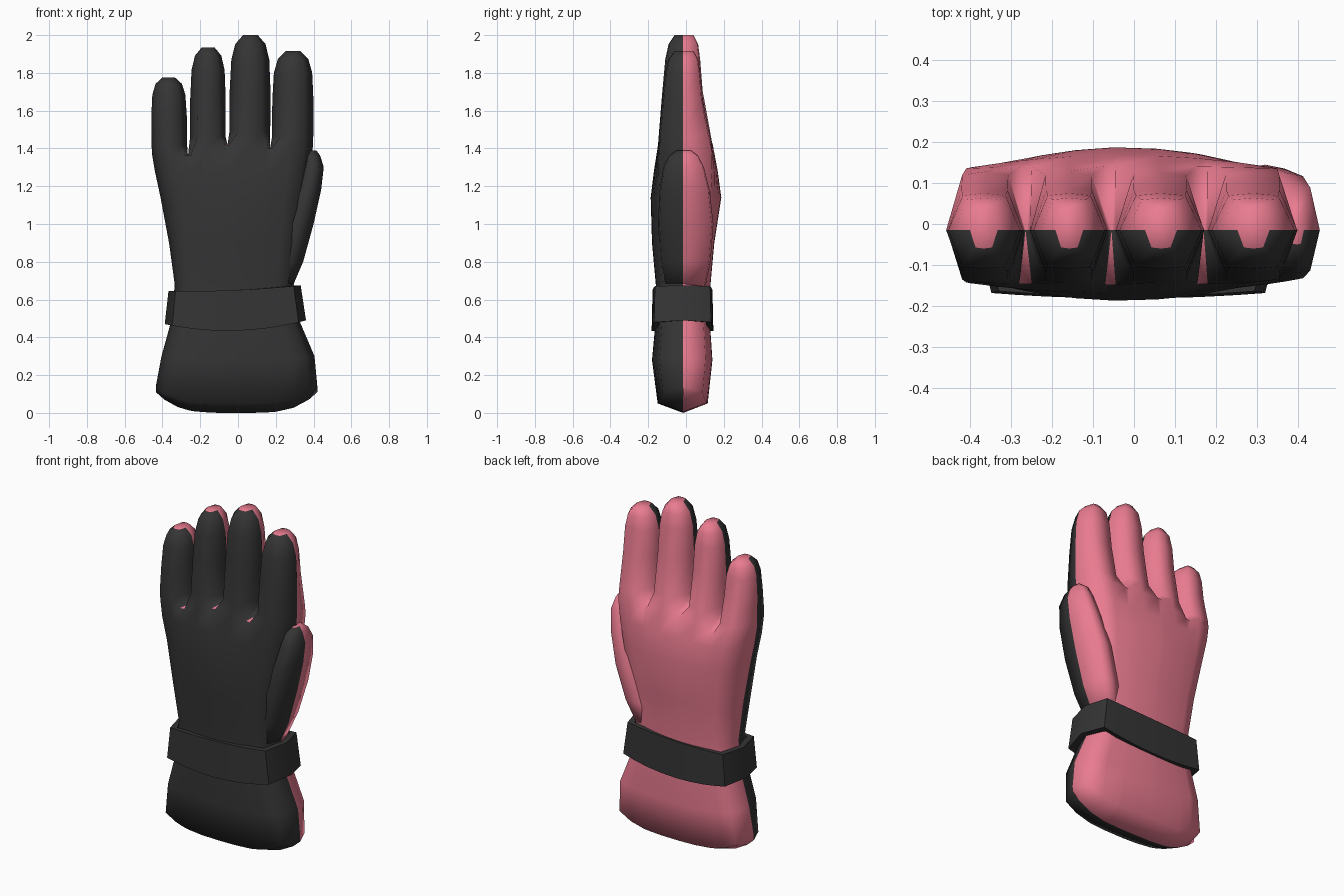
import bpy, bmesh, math

if "Cube" in bpy.data.objects:
    bpy.data.objects.remove(bpy.data.objects["Cube"])

Y = -0.015                       # seam between front and back shells
COLS = [-.41, -.34, -.28, -.25, -.16, -.07, -.045, .06, .155, .18, .27, .35]
U = [(x + .03) / .425 for x in COLS]


def material(name, rgb):
    m = bpy.data.materials.new(name)
    m.diffuse_color = (*rgb, 1)
    m.use_nodes = True
    m.node_tree.nodes["Principled BSDF"].inputs["Base Color"].default_value = m.diffuse_color
    return m


DARK = material("dark_fabric", (.035, .035, .035))
PINK = material("pink_fabric", (.82, .2, .28))


def section(x0, x1, yf, yb, k, zf):
    """Wide flattened ring; k rounds it towards the sides, zf gives height."""
    c, h = (x0 + x1) / 2, (x1 - x0) / 2

    def side(y):
        return [(c + h * u, Y + (y - Y) * (1 - k * u * u), zf(u)) for u in U]
    return [(x0, Y, zf(-1))] + side(yf) + [(x1, Y, zf(1))] + side(yb)[::-1]


def finger_ring(z, x0, x1, yf, yb):
    c, h = (x0 + x1) / 2, (x1 - x0) / 2
    prof = [(-1, 0), (-.6, .94), (0, 1), (.6, .94), (1, 0)]
    front = [(c + h * u, Y + (yf - Y) * v, z) for u, v in prof]
    back = [(c + h * u, Y + (yb - Y) * v, z) for u, v in prof[3:0:-1]]
    return front + back


def loft(bm, rings, cap_start=False, cap_end=False, closed=False):
    vs = [[bm.verts.new(p) for p in r] for r in rings]
    n = len(vs[0])
    pairs = list(zip(vs, vs[1:])) + ([(vs[-1], vs[0])] if closed else [])
    for a, b in pairs:
        for i in range(n):
            j = (i + 1) % n
            bm.faces.new((a[i], a[j], b[j], b[i]))
    if cap_start:
        bm.faces.new(vs[0][::-1])
    if cap_end:
        bm.faces.new(vs[-1])


def finish(bm, name, angle, two_tone=True):
    bmesh.ops.remove_doubles(bm, verts=bm.verts, dist=1e-4)
    bmesh.ops.recalc_face_normals(bm, faces=bm.faces)
    for f in bm.faces:
        back = f.calc_center_median().y > Y
        f.material_index = int(two_tone and (back or len(f.verts) == 3))
    me = bpy.data.meshes.new(name)
    bm.to_mesh(me)
    bm.free()
    me.materials.append(DARK)
    if two_tone:
        me.materials.append(PINK)
    ob = bpy.data.objects.new(name, me)
    bpy.context.collection.objects.link(ob)
    bpy.ops.object.select_all(action='DESELECT')
    ob.select_set(True)
    bpy.context.view_layer.objects.active = ob
    bpy.ops.object.shade_smooth_by_angle(angle=math.radians(angle))
    return ob


# Cuff and palm: z, x0, x1, y front, y back, rounding, upward sweep at the sides
BODY = [
    (.00, -.435, .42, Y, Y, 0, .11),
    (.05, -.435, .42, -.15, .115, .25, .09),
    (.28, -.405, .405, -.18, .14, .3, .02),
    (.50, -.350, .32, -.16, .125, .3, 0),
    (.68, -.335, .295, -.16, .13, .3, 0),
    (.90, -.365, .325, -.18, .15, .3, 0),
    (1.14, -.41, .36, -.187, .187, .35, 0),
    (1.28, -.44, .38, -.17, .168, .2, 0),
]
bm = bmesh.new()
rings = [section(x0, x1, yf, yb, k, lambda u, z=z, a=a: z + a * u ** 4)
         for z, x0, x1, yf, yb, k, a in BODY]

# Finger roots share the palm's last ring, with a small web in each gap
WEB = [(-.455, 1.37), (-.265, 1.36), (-.055, 1.42), (.17, 1.40), (.395, 1.39)]


def web_height(u):
    x = -.03 + .425 * u
    for (xa, za), (xb, zb) in zip(WEB, WEB[1:]):
        if x <= xb + 1e-6:
            return za + (zb - za) * (x - xa) / (xb - xa)
    return WEB[-1][1]


base = section(-.455, .395, -.148, .142, .05, web_height)
loft(bm, rings + [base])
webs = [(x, Y, z) for x, z in WEB]
for i in (1, 2, 3):
    c = 3 * i - 1
    for a, b in ((1 + c, 2 + c), (25 - c, 24 - c)):
        bm.faces.new([bm.verts.new(p) for p in (base[a], base[b], webs[i])])

# Fingers: root centre, half width, tip centre, tip height
FINGERS = [(-.363, .094, -.367, 1.775), (-.160, .094, -.158, 1.935),
           (.062, .108, .066, 2.0), (.289, .109, .292, 1.915)]
# Taper along a finger: fraction, width, y front, y back
TAPER = [(.13, 1, -.143, .128), (.5, 1, -.125, .088), (.78, .93, -.11, .075),
         (.92, .74, -.092, .064), (1, .36, -.06, .04)]
for i, (xc, w, xt, zt) in enumerate(FINGERS):
    c = 3 * i
    root = ([webs[i]] + base[1 + c:4 + c] + [webs[i + 1]]
            + [base[25 - c - k] for k in (2, 1, 0)])
    z0 = (WEB[i][1] + WEB[i + 1][1]) / 2
    rs = [root]
    for t, s, yf, yb in TAPER:
        x = xc + (xt - xc) * t
        rs.append(finger_ring(z0 + (zt - z0) * t, x - w * s, x + w * s, yf, yb))
    loft(bm, rs, cap_end=True)
finish(bm, "glove_body", 85)

# Thumb along the right side
THUMB = [(.66, .15, .285, -.11, .10), (.80, .18, .345, -.135, .13),
         (1.00, .24, .40, -.148, .145), (1.18, .305, .44, -.14, .125),
         (1.30, .338, .454, -.12, .095), (1.36, .355, .436, -.09, .065),
         (1.39, .38, .415, -.05, .025)]
bm = bmesh.new()
loft(bm, [finger_ring(*s) for s in THUMB], True, True)
finish(bm, "thumb", 85)

# Wrist strap: a slightly tilted band with thickness


def low(u):
    return .435 + .045 * u * u + .01 * u


def high(u):
    return .65 + .01 * u * u + .015 * u


bm = bmesh.new()
loft(bm, [section(-.388, .36, -.182, .145, .1, low),
          section(-.368, .332, -.177, .14, .1, high),
          section(-.335, .30, -.15, .115, .1, high),
          section(-.35, .32, -.15, .115, .1, low)], closed=True)
finish(bm, "wrist_strap", 50, two_tone=False)
